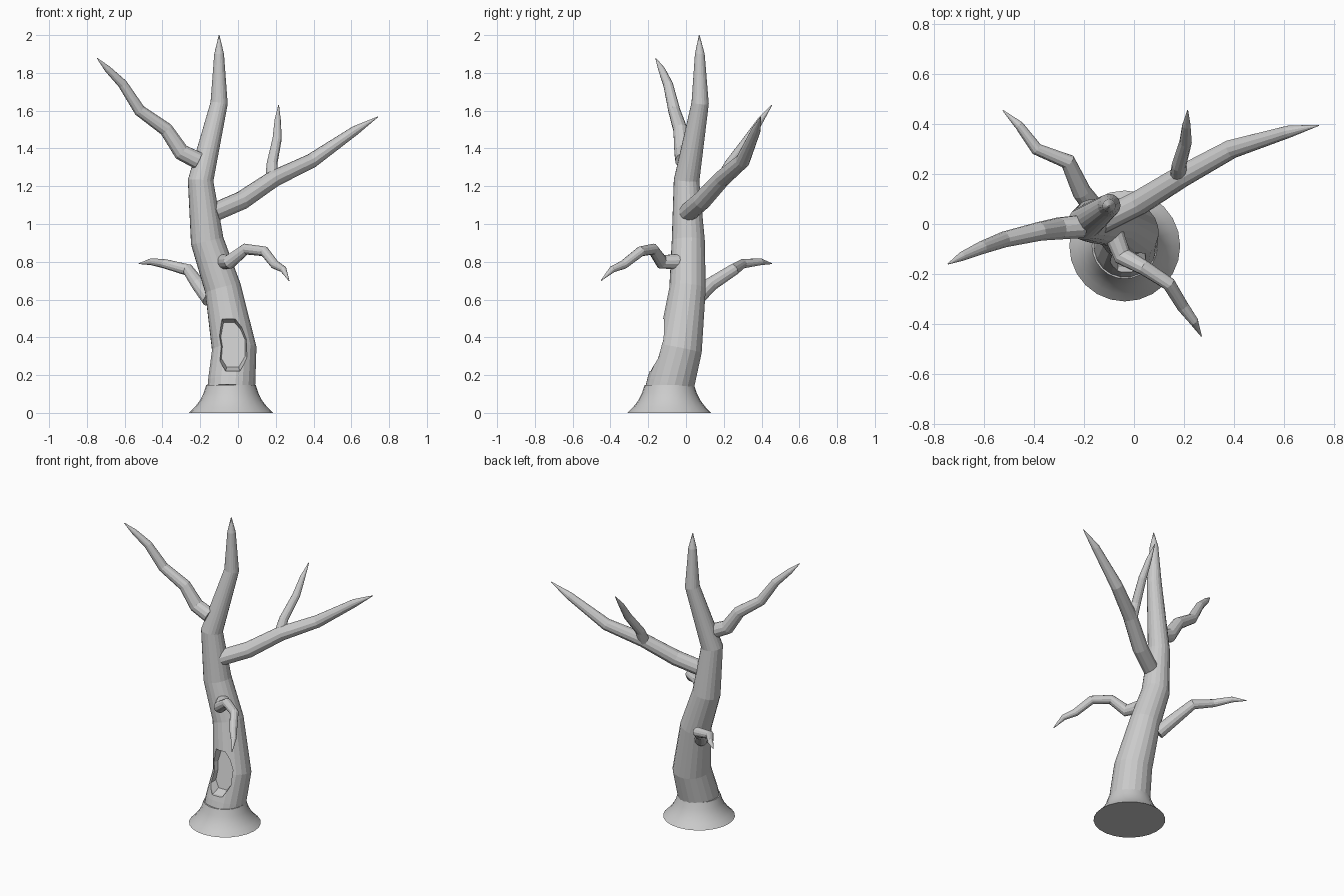
import bpy, bmesh, math
from mathutils import Vector

if "Cube" in bpy.data.objects:
    bpy.data.objects.remove(bpy.data.objects["Cube"])


def loft(name, rings, angle=None):
    """Closed skin through equal-length rings of points."""
    bm = bmesh.new()
    loops = [[bm.verts.new(p) for p in ring] for ring in rings]
    n = len(loops[0])
    for a, b in zip(loops, loops[1:]):
        for i in range(n):
            j = (i + 1) % n
            bm.faces.new((a[i], a[j], b[j], b[i]))
    bm.faces.new(loops[0][::-1])
    bm.faces.new(loops[-1])
    bmesh.ops.recalc_face_normals(bm, faces=bm.faces)
    mesh = bpy.data.meshes.new(name)
    bm.to_mesh(mesh)
    bm.free()
    ob = bpy.data.objects.new(name, mesh)
    bpy.context.collection.objects.link(ob)
    if angle:
        bpy.ops.object.select_all(action='DESELECT')
        ob.select_set(True)
        bpy.context.view_layer.objects.active = ob
        bpy.ops.object.shade_smooth_by_angle(angle=math.radians(angle))
    return ob


def tube(name, path, sides, angle=None):
    """Tapered tube along (x, y, z, radius) points."""
    pts = [Vector(p[:3]) for p in path]
    u, old, rings = None, None, []
    for k, c in enumerate(pts):
        before = (c - pts[k - 1]).normalized() if k else Vector()
        after = (pts[k + 1] - c).normalized() if k + 1 < len(pts) else Vector()
        t = (before + after).normalized()
        if u is None:
            u = t.orthogonal().normalized()
        else:
            u = old.rotation_difference(t) @ u
        old, v, r = t, t.cross(u), path[k][3]
        rings.append([c + r * (u * math.cos(a) + v * math.sin(a))
                      for a in (2 * math.pi * i / sides for i in range(sides))])
    return loft(name, rings, angle)


# Flared foot
foot = [(0, .222), (.03, .192), (.065, .165), (.105, .145), (.148, .131)]
loft("root_flare", [[(-.037 + r * math.cos(a), -.088 + r * math.sin(a), z)
                     for a in (2 * math.pi * i / 24 for i in range(24))]
                    for z, r in foot], 30)

# Trunk
trunk = tube("trunk", [
    (-.036, -.090, .12, .127), (-.034, -.080, .16, .127), (-.02, -.033, .34, .119),
    (-.08, .008, .66, .097), (-.163, .012, .91, .088), (-.198, .003, 1.23, .068),
    (-.100, .075, 1.64, .046), (-.10, .073, 1.90, .026), (-.10, .07, 2.0, .002)], 20)

# Hollow in the trunk front
outline = [(-.085, .498), (-.015, .498), (.022, .455), (.050, .39), (.050, .29),
           (.010, .222), (-.065, .222), (-.098, .275), (-.092, .35), (-.102, .41)]


def hollow_ring(y, s):
    return [(-.03 + (x + .03) * s, y + .2 * (z - .36), .36 + (z - .36) * s)
            for x, z in outline]


cutter = loft("hollow_cutter", [hollow_ring(-.32, 1.06), hollow_ring(-.145, 1.0),
                                hollow_ring(-.095, .85)])
cutter.hide_render = True
cutter.hide_set(True)
cut = trunk.modifiers.new("hollow", 'BOOLEAN')
cut.operation, cut.solver, cut.object = 'DIFFERENCE', 'EXACT', cutter

# Branches
branches = {
    "large_right_branch": [
        (-.13, .01, 1.06, .05), (.02, .085, 1.125, .05), (.19, .19, 1.24, .045),
        (.39, .30, 1.335, .039), (.62, .37, 1.495, .025), (.74, .395, 1.567, .002)],
    "upright_twig": [
        (.18, .19, 1.23, .037), (.18, .235, 1.32, .029), (.207, .33, 1.45, .025),
        (.21, .395, 1.55, .017), (.215, .455, 1.63, .002)],
    "upper_left_branch": [
        (-.21, -.01, 1.335, .047), (-.30, -.018, 1.38, .045), (-.38, -.03, 1.50, .038),
        (-.52, -.062, 1.60, .032), (-.61, -.095, 1.74, .026), (-.69, -.13, 1.82, .018),
        (-.745, -.16, 1.877, .002)],
    "lower_left_branch": [
        (-.15, .05, .60, .042), (-.21, .13, .68, .038), (-.265, .25, .757, .032),
        (-.39, .30, .79, .025), (-.46, .395, .80, .018), (-.525, .455, .79, .002)],
    "front_branch": [
        (-.085, -.03, .80, .042), (-.045, -.13, .80, .038), (.04, -.175, .867, .030),
        (.14, -.24, .855, .027), (.195, -.33, .785, .024), (.24, -.39, .76, .018),
        (.27, -.45, .70, .002)],
}
for name, path in branches.items():
    tube(name, path, 12)
